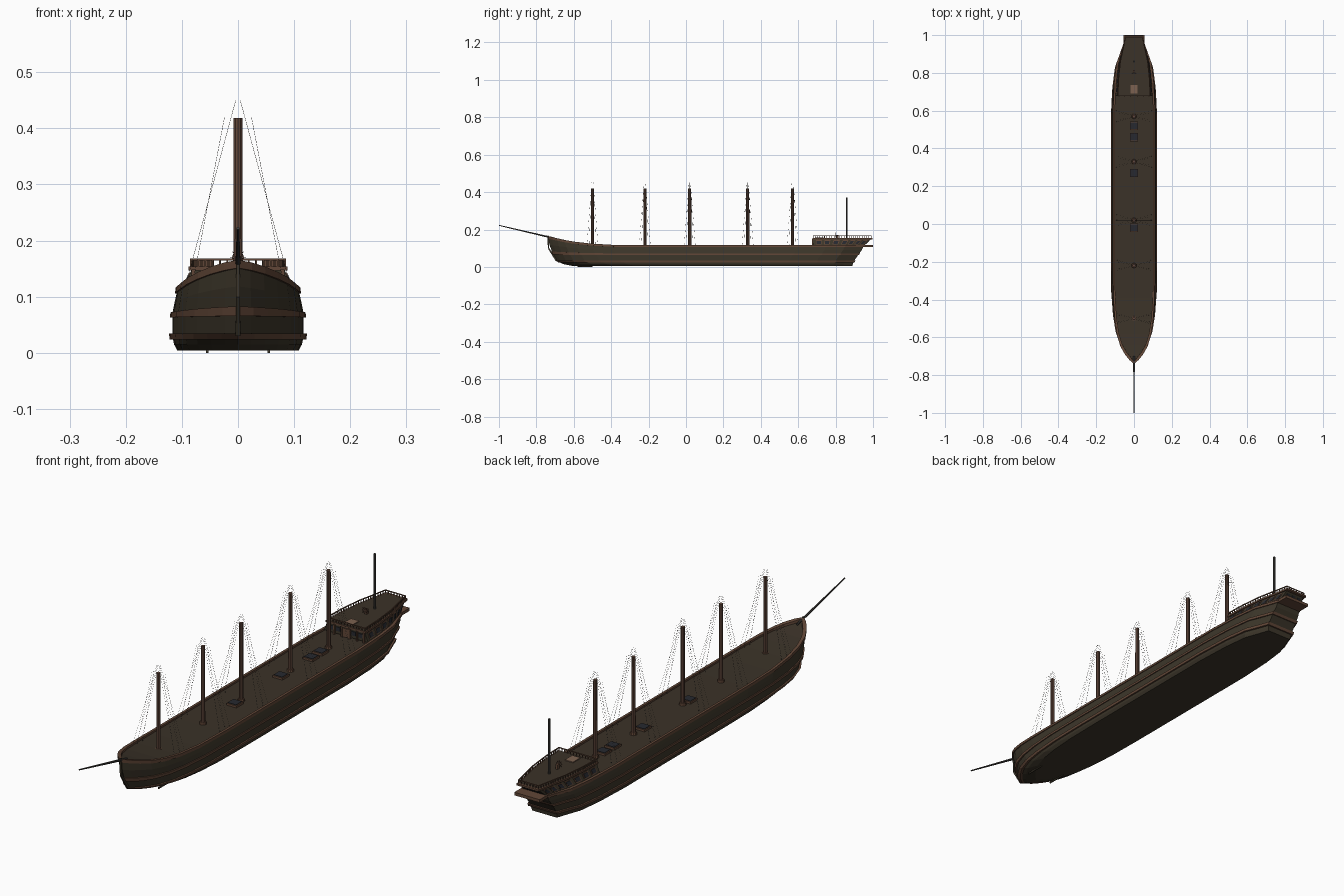
import bpy, bmesh, math
from mathutils import Vector

if "Cube" in bpy.data.objects:
    bpy.data.objects.remove(bpy.data.objects["Cube"])


def material(name, rgb):
    m = bpy.data.materials.new(name)
    m.diffuse_color = (*rgb, 1)
    m.use_nodes = True
    m.node_tree.nodes["Principled BSDF"].inputs["Base Color"].default_value = m.diffuse_color
    return m


HULL = material("dark hull wood", (0.046, 0.037, 0.023))
DECK = material("deck planks", (0.043, 0.032, 0.021))
TRIM = material("red brown trim", (0.12, 0.062, 0.038))
MAST = material("mast wood", (0.125, 0.066, 0.045))
SPAR = material("grey spar", (0.055, 0.05, 0.045))
GLASS = material("dark glass", (0.02, 0.022, 0.028))
PALE = material("pale stair wood", (0.2, 0.12, 0.08))


def make(name, verts, faces, mat):
    me = bpy.data.meshes.new(name)
    me.from_pydata([tuple(v) for v in verts], [], faces)
    bm = bmesh.new()
    bm.from_mesh(me)
    bmesh.ops.recalc_face_normals(bm, faces=bm.faces)
    bm.to_mesh(me)
    bm.free()
    me.materials.append(mat)
    ob = bpy.data.objects.new(name, me)
    bpy.context.collection.objects.link(ob)
    return ob


def lerp_table(x, table, col=1):
    """Piecewise linear lookup in a sorted table."""
    if x <= table[0][0]:
        return table[0][col]
    for a, b in zip(table, table[1:]):
        if x <= b[0]:
            return a[col] + (b[col] - a[col]) * (x - a[0]) / (b[0] - a[0])
    return table[-1][col]


def loft(name, loops, mat, bottom=False, top=False, ring=False):
    """Bridge closed loops; caps are strips between the two mirrored halves."""
    n = len(loops[0])
    faces = []
    last = len(loops) if ring else len(loops) - 1
    for k in range(last):
        a, b = k * n, (k + 1) % len(loops) * n
        faces += [(a + i, a + (i + 1) % n, b + (i + 1) % n, b + i) for i in range(n)]
    half = (n + 1) // 2
    for on, base in ((bottom, 0), (top, (len(loops) - 1) * n)):
        if on:
            for i in range(half - 1):
                ids = [i, i + 1, (2 * half - 2 - i) % n, (2 * half - 1 - i) % n]
                faces.append(tuple(base + j for j in dict.fromkeys(ids)))
    return make(name, [v for l in loops for v in l], faces, mat)


HEX = [(0, 1, 2, 3), (4, 5, 6, 7), (0, 1, 5, 4), (1, 2, 6, 5), (2, 3, 7, 6), (3, 0, 4, 7)]


def hexes(name, solids, mat):
    """Many eight-cornered solids in one object."""
    verts = [v for s in solids for v in s]
    faces = [tuple(8 * k + i for i in f) for k in range(len(solids)) for f in HEX]
    return make(name, verts, faces, mat)


def box(x0, x1, y0, y1, z0, z1):
    return [Vector((x, y, z)) for z in (z0, z1)
            for x, y in ((x0, y0), (x1, y0), (x1, y1), (x0, y1))]


def tubes(name, rods, sides, mat):
    """Tapered rods given as (start, end, start radius, end radius)."""
    verts, faces = [], []
    for p, q, r0, r1 in rods:
        p, q = Vector(p), Vector(q)
        rot = (q - p).to_track_quat('Z', 'Y')
        b = len(verts)
        for c, r in ((p, r0), (q, r1)):
            for i in range(sides):
                a = math.tau * (i + 0.5) / sides
                verts.append(c + rot @ Vector((r * math.cos(a), r * math.sin(a), 0)))
        faces += [(b + i, b + (i + 1) % sides, b + sides + (i + 1) % sides, b + sides + i)
                  for i in range(sides)]
        faces += [tuple(range(b, b + sides)), tuple(range(b + sides, b + 2 * sides))]
    return make(name, verts, faces, mat)


# Hull lines: height, half width, bow y, stern y
LEVELS = [(0.004, 0.108, -0.60, 0.89), (0.015, 0.114, -0.655, 0.892), (0.03, 0.117, -0.69, 0.897),
          (0.07, 0.117, -0.715, 0.925), (0.09, 0.113, -0.73, 0.94), (0.112, 0.108, -0.737, 0.95)]
BOW = [(0, 0), (0.02, 0.2), (0.05, 0.42), (0.09, 0.63), (0.15, 0.8), (0.23, 0.91), (0.34, 0.98), (0.5, 1)]
STERN = [(0, 0.5), (0.05, 0.66), (0.1, 0.83), (0.2, 0.94), (0.35, 1)]
SHEER = [(-0.75, 0.052), (-0.7, 0.04), (-0.65, 0.028), (-0.57, 0.015), (-0.48, 0.006), (-0.35, 0)]


def outline(z, off=0.0):
    w, bow, stern = (lerp_table(z, LEVELS, c) for c in (1, 2, 3))
    bow, stern = bow - off, stern + off
    lift = min(1, max(0, (z - 0.06) / 0.05))
    stations = [(bow + d, s, d) for d, s in BOW] + [(stern - d, s, 1) for d, s in reversed(STERN)]
    right = [Vector((max(0, s * w + off * min(1, d / 0.02)), y, z + lift * lerp_table(y, SHEER)))
             for y, s, d in stations]
    return right + [Vector((-v.x, v.y, v.z)) for v in reversed(right[1:])]


def belt(name, z0, z1, out, inn, mat):
    loft(name, [outline(z0, out), outline(z1, out), outline(z1, inn), outline(z0, inn)], mat, ring=True)


loft("hull", [outline(l[0]) for l in LEVELS], HULL, bottom=True)
loft("main_deck", [outline(0.108, -0.003)], DECK, top=True)
belt("lower_rubbing_strake", 0.024, 0.034, 0.006, -0.002, TRIM)
belt("upper_rubbing_strake", 0.063, 0.072, 0.004, -0.002, TRIM)
belt("gunwale", 0.106, 0.116, 0.003, -0.007, TRIM)
hexes("keel_skids", [box(s * 0.055 - 0.002, s * 0.055 + 0.002, -0.58, -0.5, 0, 0.006) for s in (-1, 1)], HULL)

# Stem post and bowsprit
tubes("stem_post", [((0, -0.738, 0.168), (0, -0.735, 0.1), 0.004, 0.005),
                    ((0, -0.735, 0.1), (0, -0.692, 0.032), 0.005, 0.006)], 4, HULL)
tubes("bowsprit", [((0, -0.70, 0.152), (0, -0.999, 0.222), 0.005, 0.0025)], 8, SPAR)

# Masts with collars
MASTS = [-0.50, -0.22, 0.02, 0.33, 0.57]
tubes("masts", [((0, y, 0.1), (0, y, 0.418), 0.0085, 0.008) for y in MASTS], 10, MAST)
tubes("mast_collars", [((0, y, 0.106), (0, y, 0.117), 0.014, 0.012) for y in MASTS], 10, TRIM)
tubes("mizzen_mast", [((0, 0.86, 0.15), (0, 0.86, 0.372), 0.005, 0.0045)], 8, SPAR)

# Hair-thin shrouds fanning from each mast head
ropes = []
for y in MASTS:
    for s in (-1, 1):
        for k in (-1, 0, 1):
            ropes.append(((s * 0.004, y + k * 0.004, 0.45), (s * 0.095, y + k * 0.03, 0.114), 0.0003, 0.0003))
        for k in (-1, 1):
            ropes.append(((s * 0.024, y + k * 0.006, 0.42), (s * 0.083, y + k * 0.018, 0.112), 0.0003, 0.0003))
tubes("shrouds", ropes, 3, SPAR)

# Deck hatches
HATCHES = [0.52, 0.46, 0.27, -0.02]
hexes("hatch_coamings", [box(-0.022, 0.022, y - 0.022, y + 0.022, 0.106, 0.116) for y in HATCHES], TRIM)
hexes("hatch_covers", [box(-0.018, 0.018, y - 0.018, y + 0.018, 0.115, 0.118) for y in HATCHES], GLASS)

# Poop cabin: base y, base half width, top y, top half width
POOP = [(0.68, 0.097, 0.68, 0.083), (0.76, 0.094, 0.765, 0.08), (0.84, 0.084, 0.86, 0.07),
        (0.90, 0.067, 0.93, 0.055), (0.95, 0.05, 0.988, 0.043)]


def wall(u, t, off=0.0):
    """Point on the cabin side: u along the length (0-1), t up the height."""
    k = u * (len(POOP) - 1)
    i = min(int(k), len(POOP) - 2)
    yb, wb, yt, wt = (a + (b - a) * (k - i) for a, b in zip(POOP[i], POOP[i + 1]))
    return Vector((wb + (wt - wb) * t + off, yb + (yt - yb) * t, 0.112 + 0.036 * t))


def flip(v, s):
    return Vector((v.x * s, v.y, v.z))


def poop_loop(t, z=None, off=0.0):
    right = [wall(i / 4, t, off) for i in range(5)]
    right[0].y -= off * 0.6
    right[-1].y += off * 2
    if z is not None:
        for v in right:
            v.z = z
    return right + [flip(v, -1) for v in reversed(right)]


loft("poop_cabin", [poop_loop(0), poop_loop(1)], HULL, bottom=True)
loft("poop_deck", [poop_loop(1, 0.1535, 0.003)], DECK, top=True)
loft("poop_deck_edge", [poop_loop(1, 0.147, -0.004), poop_loop(1, 0.147, 0.005), poop_loop(1, 0.154, 0.005),
                        poop_loop(1, 0.154, 0.0)], TRIM)
hexes("stern_ledge", [box(-0.056, 0.056, 0.935, 1.0, 0.106, 0.118)], TRIM)


# Side windows with frames
def panels(name, du, t0, t1, off, mat):
    solids = []
    for s in (-1, 1):
        for k in range(7):
            c = 0.09 + k * 0.135
            corners = [(c - du, t0), (c + du, t0), (c + du, t1), (c - du, t1)]
            solids.append([flip(wall(u, t, o), s) for o in (-0.002, off) for u, t in corners])
    hexes(name, solids, mat)


panels("side_window_frames", 0.046, 0.22, 0.86, 0.002, TRIM)
panels("side_window_panes", 0.034, 0.32, 0.76, 0.0035, GLASS)

# Front bulkhead: doors, pilasters and panes
xs = [-0.08, -0.05, -0.018, 0.018, 0.05, 0.08]
hexes("front_pilasters", [box(x - 0.003, x + 0.003, 0.674, 0.682, 0.108, 0.148) for x in xs], TRIM)
hexes("front_door", [box(-0.013, 0.013, 0.677, 0.682, 0.108, 0.143)], TRIM)
hexes("front_panes", [box(x - 0.009, x + 0.009, 0.677, 0.682, 0.124, 0.14)
                      for x in (-0.065, -0.034, 0.034, 0.065)], GLASS)
hexes("stern_panes", [[Vector((x + dx, 0.95 + 0.038 * t + dy, 0.112 + 0.036 * t)) for dy in (-0.002, 0.002)
                       for dx, t in ((-0.008, 0.3), (0.008, 0.3), (0.008, 0.8), (-0.008, 0.8))]
                      for x in (-0.026, 0, 0.026)], GLASS)

# Poop railing: handrail and balusters around the deck edge
path = poop_loop(1, 0.166, 0.001)
rails, posts = [], []
for a, b in zip(path, path[1:] + path[:1]):
    rails.append((a, b, 0.0024, 0.0024))
    count = max(2, round((b - a).length / 0.013))
    for i in range(count):
        p = a.lerp(b, i / count)
        posts.append(box(p.x - 0.0014, p.x + 0.0014, p.y - 0.0014, p.y + 0.0014, 0.152, 0.166))
tubes("poop_handrail", rails, 4, TRIM)
hexes("poop_balusters", posts, TRIM)

# Companionway and steering wheel on the poop deck
hexes("companion_hatch", [box(-0.018, 0.018, 0.69, 0.736, 0.152, 0.157)], PALE)
hexes("wheel_pedestal", [box(-0.005, 0.005, 0.802, 0.815, 0.152, 0.172)], TRIM)
hub = Vector((0, 0.798, 0.17))
spin = [Vector((math.cos(i * math.tau / 8), 0, math.sin(i * math.tau / 8))) for i in range(8)]
tubes("steering_wheel", [(hub + spin[i] * 0.01, hub + spin[(i + 1) % 8] * 0.01, 0.0014, 0.0014) for i in range(8)]
      + [(hub, hub + d * 0.014, 0.0008, 0.0008) for d in spin], 4, MAST)
